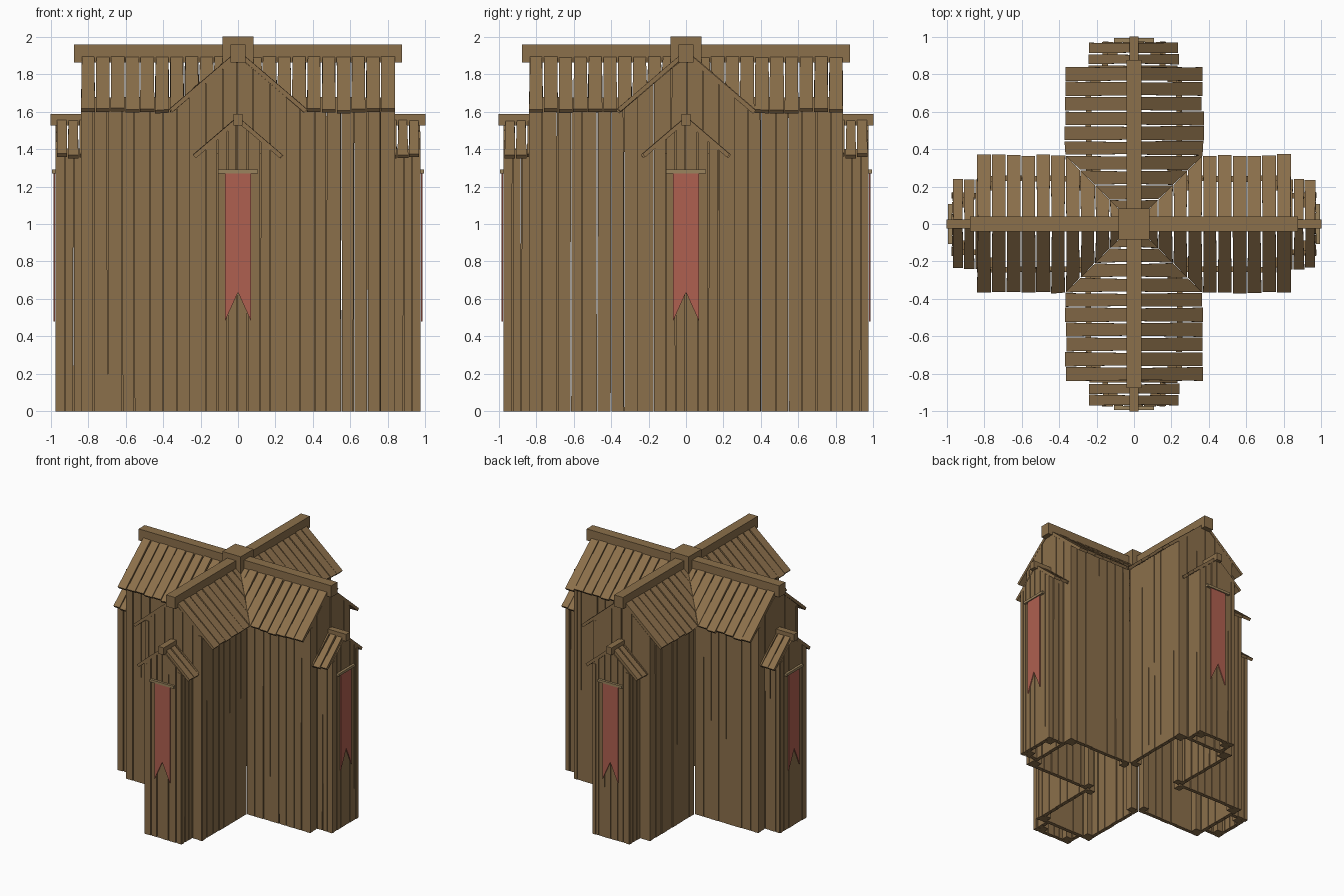
import bpy, bmesh, math, random
from mathutils import Matrix, Vector

if "Cube" in bpy.data.objects:
    bpy.data.objects.remove(bpy.data.objects["Cube"])

random.seed(4)
J = lambda a: random.uniform(-a, a)


def material(name, col):
    m = bpy.data.materials.new(name)
    m.diffuse_color = (*col, 1)
    m.use_nodes = True
    m.node_tree.nodes["Principled BSDF"].inputs["Base Color"].default_value = m.diffuse_color
    return m


WOOD = material("wood", (0.26, 0.16, 0.07))
CLOTH = material("cloth", (0.43, 0.115, 0.08))
LIGHT = material("light_wood", (0.33, 0.23, 0.11))


def prism(bm, a, b):
    """Solid between two matching point loops."""
    va = [bm.verts.new(p) for p in a]
    vb = [bm.verts.new(p) for p in b]
    bm.faces.new(va)
    bm.faces.new(vb[::-1])
    n = len(a)
    for i in range(n):
        j = (i + 1) % n
        bm.faces.new((va[i], vb[i], vb[j], va[j]))


def box(bm, x0, x1, y0, y1, z0, z1):
    loop = [(x0, y0), (x1, y0), (x1, y1), (x0, y1)]
    prism(bm, [(*p, z0) for p in loop], [(*p, z1) for p in loop])


def finish(bm, name, mat, turn=0):
    bmesh.ops.recalc_face_normals(bm, faces=bm.faces)
    bm.transform(Matrix.Rotation(turn, 4, 'Z'))
    me = bpy.data.meshes.new(name)
    bm.to_mesh(me)
    bm.free()
    me.materials.append(mat)
    ob = bpy.data.objects.new(name, me)
    bpy.context.collection.objects.link(ob)


# Roof profiles: (eave half-width, eave height); both share one pitch
MAIN, BAY, PITCH, THICK = (0.367, 1.613), (0.237, 1.372), 0.855, 0.023


def roof_z(roof, v):
    return roof[1] + PITCH * (roof[0] - abs(v))


def wall(bm, a, b, roof, gable=False, n=7, thick=0.03):
    """Row of uneven vertical planks from a to b, following the roof if a gable."""
    a, b = Vector(a), Vector(b)
    d = (b - a).normalized()
    mid = (a + b) / 2
    inward = Vector((-d.y, d.x))
    if inward.dot(Vector((0, -0.6)) - mid) < 0:
        inward = -inward
    length = (b - a).length
    cuts = [i * length / n + (J(0.008) if 0 < i < n else 0) for i in range(n + 1)]
    for i in range(n):
        g = [0 if i == 0 else random.uniform(0.0005, 0.004) for _ in range(2)]
        h = [0 if i == n - 1 else random.uniform(0.0005, 0.004) for _ in range(2)]
        off = inward * random.uniform(0, 0.005)
        pts = []
        for t, top in ((cuts[i] + g[0], 0), (cuts[i + 1] - h[0], 0),
                       (cuts[i + 1] - h[1], 1), (cuts[i] + g[1], 1)):
            p = a + d * t + off
            z = roof_z(roof, p.x) - 0.03 if top else 0
            pts.append(Vector((p.x, p.y, z)))
        shift = (inward * thick).to_3d()
        prism(bm, pts, [p + shift for p in pts])


def roof(bm, prof, u0, u1, n, valley):
    """Sloping planks on both sides of the ridge, mitred at the valley."""
    step = (u1 - u0) / n
    for s in (-1, 1):
        for i in range(n):
            a, b = u0 + i * step, u0 + (i + 1) * step
            ridge, eave = random.uniform(0.003, 0.008), random.uniform(0.0005, 0.004)
            w = prof[0] + J(0.006)
            va, vb = (min(w, a), min(w, b)) if valley else (w, w)
            plan = [(a + ridge, 0.01), (b - ridge, 0.01), (b - eave, vb), (a + eave, va)]
            lift = J(0.003)
            top = [Vector((s * v, -u, roof_z(prof, v) + lift)) for u, v in plan]
            drop = Vector((-s * 0.65, 0, -0.76)) * THICK
            prism(bm, top, [p + drop for p in top])


names = ("front", "right", "back", "left")
for k, side in enumerate(names):
    turn = k * math.pi / 2

    # Arm walls with gable end
    bm = bmesh.new()
    for s in (-1, 1):
        wall(bm, (s * 0.26, -0.26), (s * 0.26, -0.838), MAIN, n=8)
    wall(bm, (-0.26, -0.838), (0.26, -0.838), MAIN, n=6)
    finish(bm, side + "_arm_walls", WOOD, turn)

    # Narrow end bay walls
    bm = bmesh.new()
    for s in (-1, 1):
        wall(bm, (s * 0.17, -0.838), (s * 0.17, -0.975), BAY, n=3)
    wall(bm, (-0.17, -0.975), (0.17, -0.975), BAY, n=6)
    finish(bm, side + "_bay_walls", WOOD, turn)

    # Corner posts inside the walls
    bm = bmesh.new()
    for s in (-1, 1):
        for v, u, h in ((0.205, 0.27, 1.62), (0.205, 0.785, 1.62), (0.115, 0.92, 1.38)):
            v *= s
            box(bm, v - 0.027, v + 0.027, -u - 0.027, -u + 0.027, 0, h)
    finish(bm, side + "_corner_posts", WOOD, turn)

    # Roof planks
    bm = bmesh.new()
    roof(bm, MAIN, 0.05, 0.84, 10, True)
    finish(bm, side + "_arm_roof", WOOD, turn)
    bm = bmesh.new()
    roof(bm, BAY, 0.79, 0.97, 3, False)
    finish(bm, side + "_bay_roof", WOOD, turn)

    # Ridge beams
    bm = bmesh.new()
    box(bm, -0.04, 0.04, -0.875, -0.06, 1.862, 1.957)
    box(bm, -0.025, 0.025, -1.0, -0.8, 1.527, 1.586)
    finish(bm, side + "_ridge_beams", WOOD, turn)

    # Swallow-tailed banner and its rod
    bm = bmesh.new()
    shape = [(-0.07, 1.272), (0.07, 1.272), (0.07, 0.48), (0.0, 0.635), (-0.07, 0.48)]
    prism(bm, [(x, -0.984, z) for x, z in shape], [(x, -0.977, z) for x, z in shape])
    finish(bm, side + "_banner", CLOTH, turn)
    bm = bmesh.new()
    box(bm, -0.108, 0.108, -0.992, -0.972, 1.27, 1.29)
    finish(bm, side + "_banner_rod", LIGHT, turn)

# Central block where the ridges cross
bm = bmesh.new()
box(bm, -0.083, 0.083, -0.083, 0.083, 1.86, 2.0)
finish(bm, "ridge_crossing_block", WOOD)
